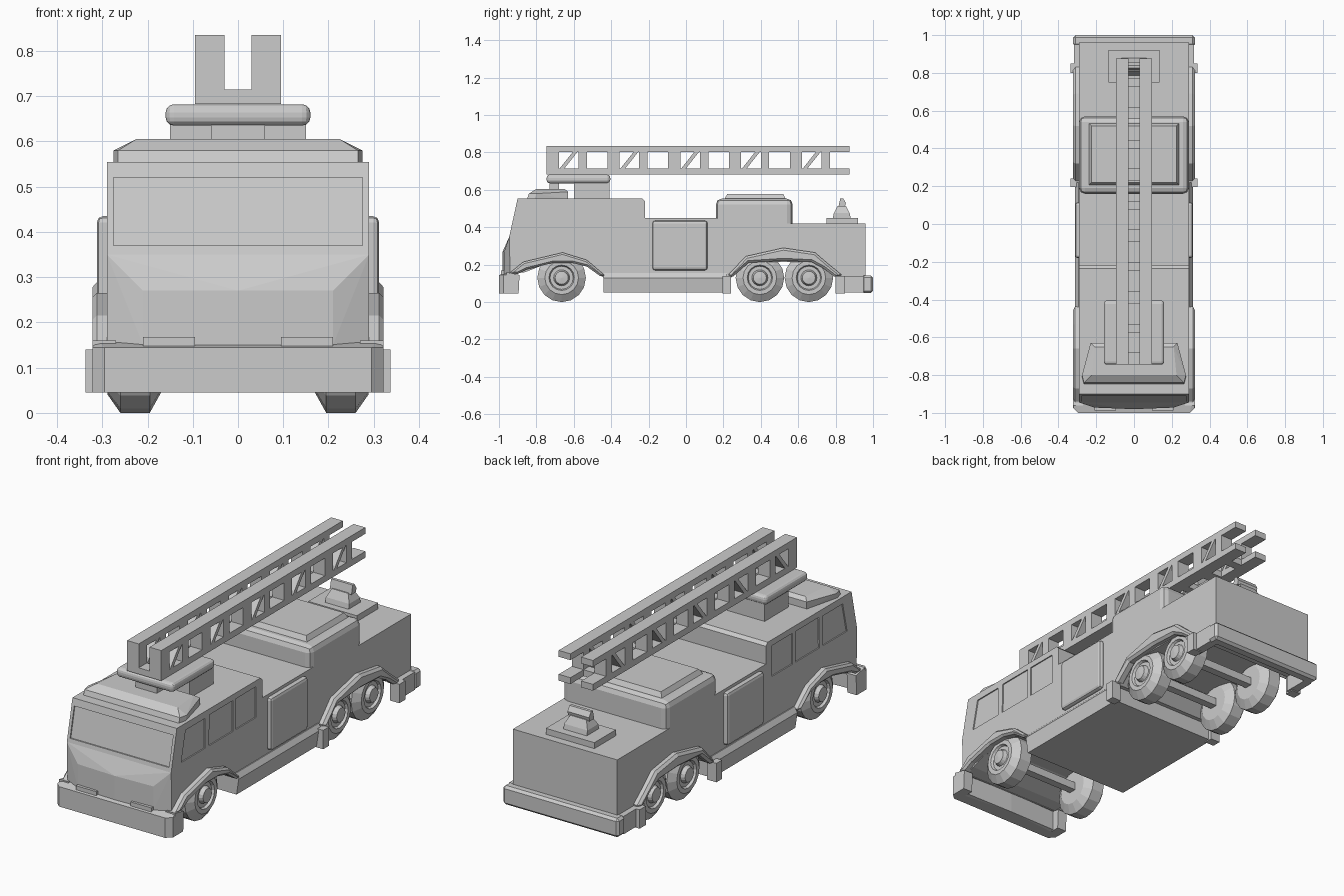
import bpy, bmesh, math
from mathutils import Vector, Matrix


def finish(name, bm, mirror=False, bevel=0, segments=1):
    bmesh.ops.recalc_face_normals(bm, faces=bm.faces)
    me = bpy.data.meshes.new(name)
    bm.to_mesh(me)
    bm.free()
    ob = bpy.data.objects.new(name, me)
    bpy.context.collection.objects.link(ob)
    if bevel:
        m = ob.modifiers.new("bevel", 'BEVEL')
        m.width, m.segments, m.limit_method = bevel, segments, 'ANGLE'
        m.angle_limit = math.radians(40)
    if mirror:
        m = ob.modifiers.new("mirror", 'MIRROR')
        m.use_mirror_merge = False
    return ob


def add_prism(bm, pts, x0, x1):
    """Extrude a (y, z) outline from x0 to x1."""
    f = bm.faces.new([bm.verts.new((x0, y, z)) for y, z in pts])
    ext = bmesh.ops.extrude_face_region(bm, geom=[f])
    vs = [g for g in ext["geom"] if isinstance(g, bmesh.types.BMVert)]
    bmesh.ops.translate(bm, verts=vs, vec=(x1 - x0, 0, 0))


def add_box(bm, x0, x1, y0, y1, z0, z1):
    add_prism(bm, [(y0, z0), (y1, z0), (y1, z1), (y0, z1)], x0, x1)


def prism(name, pts, x0, x1, **kw):
    bm = bmesh.new()
    add_prism(bm, pts, x0, x1)
    return finish(name, bm, **kw)


def box(name, x0, x1, y0, y1, z0, z1, **kw):
    bm = bmesh.new()
    add_box(bm, x0, x1, y0, y1, z0, z1)
    return finish(name, bm, **kw)


def hull(name, pts, **kw):
    """Convex solid around points given for +x and repeated at -x."""
    bm = bmesh.new()
    for x, y, z in pts:
        for sx in ({x, -x} if x else {0}):
            bm.verts.new((sx, y, z))
    r = bmesh.ops.convex_hull(bm, input=bm.verts)
    junk = [v for v in r["geom_interior"] + r["geom_unused"] if isinstance(v, bmesh.types.BMVert)]
    bmesh.ops.delete(bm, geom=list(set(junk)), context='VERTS')
    bmesh.ops.dissolve_limit(bm, angle_limit=0.01, verts=bm.verts, edges=bm.edges)
    return finish(name, bm, **kw)


# Main body with wheel arches cut through the outline
body = prism("body", [
    (-0.94, 0.15), (-0.945, 0.35), (-0.90, 0.555), (-0.235, 0.555), (-0.22, 0.54),
    (-0.22, 0.45), (0.3, 0.45), (0.3, 0.42), (0.96, 0.42), (0.96, 0.13),
    (0.82, 0.13), (0.76, 0.19), (0.72, 0.215), (0.33, 0.215), (0.24, 0.13),
    (-0.44, 0.13), (-0.53, 0.195), (-0.60, 0.215), (-0.72, 0.215), (-0.86, 0.16)],
    -0.29, 0.29)

# Recessed side windows and windscreen
bm = bmesh.new()
for s in (-1, 1):
    for w in ([(-0.865, 0.37), (-0.675, 0.37), (-0.675, 0.52), (-0.83, 0.52)],
              [(-0.645, 0.37), (-0.455, 0.37), (-0.455, 0.525), (-0.64, 0.525)],
              [(-0.43, 0.37), (-0.27, 0.37), (-0.27, 0.525), (-0.43, 0.525)]):
        add_prism(bm, w, s * 0.284, s * 0.31)
add_prism(bm, [(-1.0, 0.37), (-0.934, 0.37), (-0.901, 0.52), (-1.0, 0.52)], -0.275, 0.275)
cutter = finish("window_cutter", bm)
cutter.hide_render = True
cutter.hide_viewport = True
m = body.modifiers.new("windows", 'BOOLEAN')
m.object, m.operation, m.solver = cutter, 'DIFFERENCE', 'EXACT'

# Faceted nose below the windscreen
hull("nose", [(0.29, -0.92, 0.15), (0.29, -0.945, 0.35), (0.29, -0.94, 0.15),
              (0.21, -0.972, 0.15), (0.21, -0.972, 0.27), (0, -0.98, 0.15), (0, -0.98, 0.27)])
box("nose_step", 0.095, 0.21, -0.988, -0.95, 0.14, 0.168, mirror=True)

# Raised roof box with hatch
box("rear_cabin", -0.29, 0.29, 0.16, 0.57, 0.3, 0.553, bevel=0.03, segments=2)
hull("roof_hatch", [(0.24, 0.205, 0.55), (0.24, 0.535, 0.55), (0.225, 0.22, 0.577), (0.225, 0.52, 0.577)])

# Roof cap over the cab
hull("cab_roof_cap", [(0.265, -0.85, 0.55), (0.275, -0.81, 0.55), (0.265, -0.84, 0.58), (0.275, -0.80, 0.58),
                      (0.225, -0.80, 0.605), (0.21, -0.65, 0.605), (0.23, -0.63, 0.55), (0.23, -0.63, 0.59)])

# Side lockers, skirt and mud flaps
box("side_locker", 0.27, 0.312, -0.18, 0.115, 0.17, 0.435, mirror=True, bevel=0.014, segments=2)
hull("skirt", [(x, y, z) for x, z in ((0.30, 0.05), (0.312, 0.13), (0.295, 0.155)) for y in (-0.44, 0.22)])
for y0, y1 in ((0.195, 0.24), (0.80, 0.85)):
    prism("mud_flap", [(y0, 0.045), (y1, 0.045), (y1, 0.14), (y0, 0.14)], 0.285, 0.337, mirror=True)

# Fenders: bent strips above the wheels
fenders = {
    "front_fender": ([(-0.95, 0.15), (-0.87, 0.215), (-0.66, 0.265), (-0.53, 0.225), (-0.43, 0.14)],
                     [(-0.90, 0.15), (-0.85, 0.175), (-0.71, 0.21), (-0.61, 0.21), (-0.53, 0.19), (-0.46, 0.14)]),
    "rear_fender": ([(0.22, 0.14), (0.32, 0.245), (0.52, 0.29), (0.69, 0.265), (0.76, 0.205), (0.84, 0.14)],
                    [(0.245, 0.13), (0.335, 0.21), (0.52, 0.222), (0.67, 0.215), (0.735, 0.18), (0.80, 0.13)])}
for name, (outer, inner) in fenders.items():
    prism(name, outer + inner[::-1], 0.27, 0.322, mirror=True, bevel=0.012)

# Bumpers with wrapped ends
hull("front_bumper", [(x, y, z) for z, d in ((0.045, 0.0), (0.145, 0.0)) for x, y in
                      ((0.295, -1.0), (0.322, -0.975), (0.322, -0.95), (0, -0.92))]
     + [(0.31, -0.93, 0.16), (0.31, -0.93, 0.05)])
prism("front_bumper_end", [(-0.96, 0.045), (-0.895, 0.045), (-0.89, 0.145), (-0.96, 0.16)], 0.27, 0.322, mirror=True)
box("rear_bumper", -0.322, 0.322, 0.94, 1.0, 0.048, 0.143, bevel=0.012)
box("rear_bumper_end", 0.275, 0.318, 0.82, 0.95, 0.05, 0.14, mirror=True)

# Wheels turned from a cross-section (x, radius)
section = [(0.17, 0), (0.17, 0.085), (0.195, 0.13), (0.26, 0.13), (0.288, 0.09), (0.288, 0.068),
           (0.276, 0.062), (0.276, 0.043), (0.296, 0.035), (0.30, 0)]
for name, y in (("front_wheel", -0.665), ("middle_wheel", 0.395), ("rear_wheel", 0.657)):
    bm = bmesh.new()
    vs = [bm.verts.new((x, y, 0.13 - r)) for x, r in section]
    es = [bm.edges.new(p) for p in zip(vs, vs[1:])]
    bmesh.ops.spin(bm, geom=vs + es, cent=(0, y, 0.13), axis=(1, 0, 0), angle=math.tau, steps=16)
    bmesh.ops.remove_doubles(bm, verts=bm.verts, dist=0.0005)
    finish(name, bm, mirror=True)
    box(name + "_axle", -0.18, 0.18, y - 0.02, y + 0.02, 0.11, 0.15)

# Ladder turntable
box("turntable_pedestal", -0.15, 0.15, -0.60, -0.41, 0.54, 0.66)
box("turntable_support", -0.06, 0.06, -0.73, -0.68, 0.60, 0.64)
box("turntable_plate", -0.16, 0.16, -0.745, -0.405, 0.635, 0.682, bevel=0.018, segments=3)

# Ladder: two truss rails and cross rungs
start, end, pitch = -0.745, 0.875, 0.325
rails, rungs = bmesh.new(), bmesh.new()
add_box(rails, 0.03, 0.095, start, end, 0.803, 0.835)
add_box(rails, 0.03, 0.095, start, end, 0.683, 0.715)
for i in range(5):
    y = start + i * pitch
    for a, b in ((y, y + 0.065), (y + 0.17, y + 0.215)):
        add_box(rails, 0.03, 0.095, a, b, 0.715, 0.803)
        add_box(rungs, -0.03, 0.03, a, b, 0.683, 0.715)
    add_prism(rails, [(y + 0.07, 0.715), (y + 0.095, 0.715), (y + 0.165, 0.803), (y + 0.14, 0.803)], 0.03, 0.095)
finish("ladder_rail", rails, mirror=True)
finish("ladder_rungs", rungs)

# Water cannon on the rear deck
hull("cannon_base", [(0.135, 0.75, 0.41), (0.135, 0.92, 0.41), (0.135, 0.75, 0.45), (0.135, 0.92, 0.45)])
hull("cannon_body", [(0.065, 0.785, 0.45), (0.065, 0.88, 0.45), (0.065, 0.79, 0.475), (0.065, 0.875, 0.475),
                     (0.045, 0.81, 0.515), (0.045, 0.855, 0.515)])
prism("cannon_head", [(0.815, 0.51), (0.85, 0.51), (0.855, 0.53), (0.84, 0.555), (0.825, 0.555)], -0.06, 0.06)
